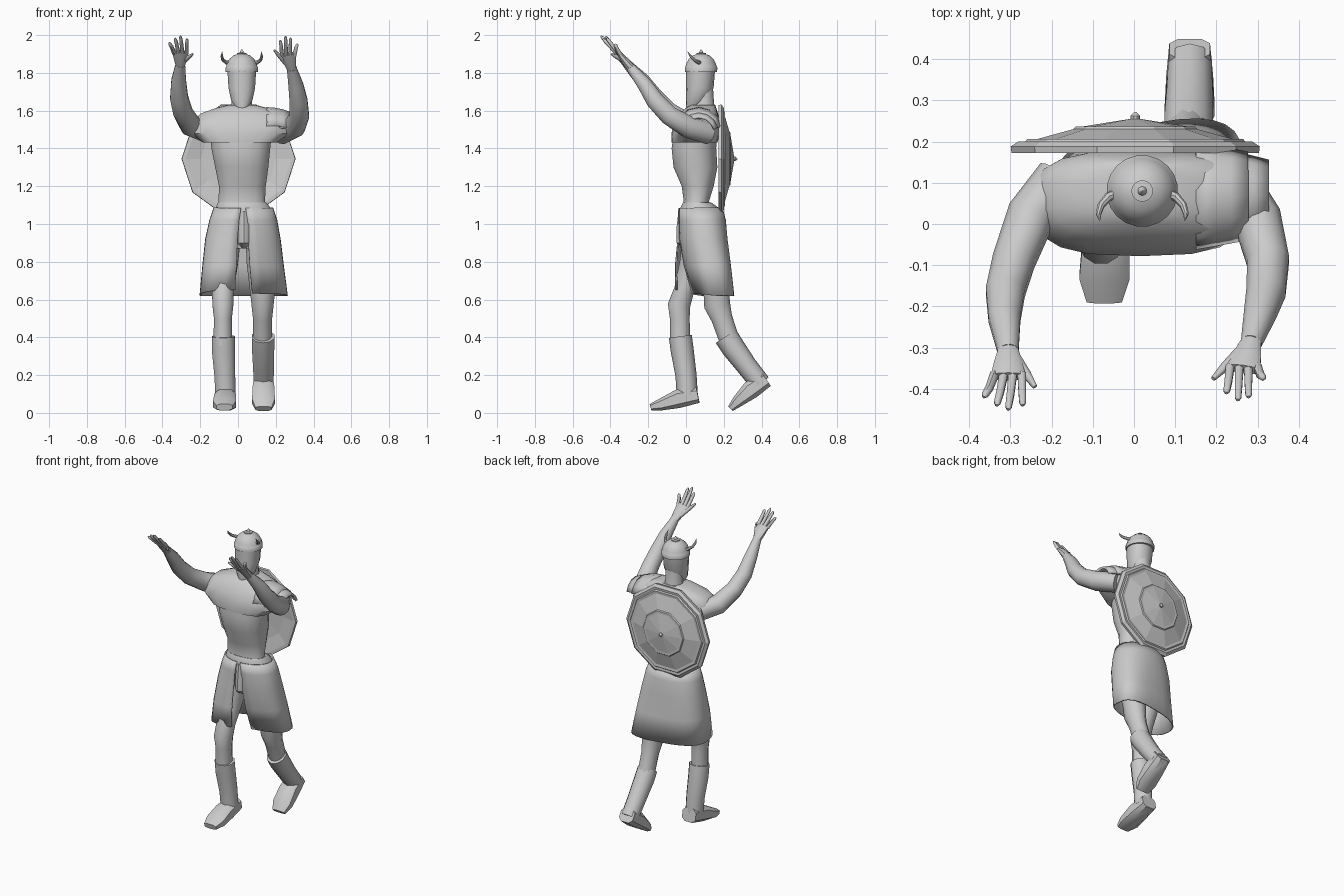
import bpy, bmesh
from math import sin, cos, pi, copysign
from mathutils import Vector

X = Vector((1, 0, 0))
Y = Vector((0, 1, 0))


def finish(name, bm, angle=40):
    bmesh.ops.recalc_face_normals(bm, faces=bm.faces)
    me = bpy.data.meshes.new(name)
    bm.to_mesh(me)
    bm.free()
    ob = bpy.data.objects.new(name, me)
    bpy.context.collection.objects.link(ob)
    if angle:
        bpy.ops.object.select_all(action='DESELECT')
        ob.select_set(True)
        bpy.context.view_layer.objects.active = ob
        bpy.ops.object.shade_smooth_by_angle(angle=angle * pi / 180)
    return ob


def oval(a, p):
    """Point on a unit superellipse."""
    return [copysign(abs(f) ** (2 / p), f) for f in (cos(a), sin(a))]


def loft(name, secs, n=12, p=2.0, flat=False, angle=40):
    """Closed tube through sections (x, y, z, radius_u, radius_v)."""
    bm = bmesh.new()
    pts = [Vector(s[:3]) for s in secs]
    rings = []
    for i, s in enumerate(secs):
        u, v = X, Y
        if not flat:
            t = (pts[min(i + 1, len(pts) - 1)] - pts[max(i - 1, 0)]).normalized()
            u = (X - t * t.x).normalized()
            v = t.cross(u)
        ring = []
        for k in range(n):
            c, d = oval(2 * pi * (k + .5) / n, p)
            ring.append(bm.verts.new(pts[i] + u * (s[3] * c) + v * (s[4] * d)))
        rings.append(ring)
    for a, b in zip(rings, rings[1:]):
        for k in range(n):
            bm.faces.new((a[k], a[(k + 1) % n], b[(k + 1) % n], b[k]))
    bm.faces.new(rings[0])
    bm.faces.new(rings[-1])
    return finish(name, bm, angle)


def sheet(name, rows, thick=.008, angle=40):
    """Open cloth or plate from a grid of points."""
    bm = bmesh.new()
    g = [[bm.verts.new(q) for q in r] for r in rows]
    for a, b in zip(g, g[1:]):
        for k in range(len(a) - 1):
            bm.faces.new((a[k], a[k + 1], b[k + 1], b[k]))
    ob = finish(name, bm, angle)
    m = ob.modifiers.new("thickness", 'SOLIDIFY')
    m.thickness = thick
    m.offset = 0
    return ob


# Torso, hips and groin
loft("torso", [(.025, .065, 1.05, .14, .09), (.02, .055, 1.12, .125, .068),
               (.023, .062, 1.2, .126, .086), (.02, .05, 1.3, .143, .118),
               (.015, .042, 1.4, .158, .12), (.015, .05, 1.5, .17, .115)], 16, 2.3, True)
loft("hips", [(.03, .07, .87, .09, .08), (.03, .075, .95, .15, .1),
              (.03, .08, 1.03, .16, .11), (.027, .072, 1.085, .148, .104),
              (.022, .058, 1.115, .13, .075)], 16, 2.2, True)
loft("groin", [(.033, .02, .87, .02, .03), (.033, -.005, .9, .036, .045),
               (.033, .0, .98, .04, .05), (.033, .01, 1.07, .04, .05)], 10, 2, True)

# Shoulder mantle and neck
loft("mantle", [(.01, .045, 1.432, .2, .122), (.015, .05, 1.48, .262, .128),
                (.02, .06, 1.54, .264, .118), (.02, .07, 1.585, .22, .1),
                (.02, .08, 1.615, .135, .08), (.02, .09, 1.63, .075, .065)], 18, 2.9, True)
loft("neck", [(.02, .1, 1.57, .07, .065), (.02, .095, 1.64, .055, .055),
              (.02, .09, 1.72, .055, .055)], 12)

# Layered plates on one shoulder
for x0, x1, r0, r1, top in [(.15, .275, .128, .105, 1.612), (.22, .325, .112, .085, 1.59)]:
    rows = []
    for j in range(4):
        f = j / 3
        r = r0 + (r1 - r0) * f
        rows.append([(x0 + (x1 - x0) * f, .068 - r * cos(a),
                      top - .025 * f * f - r * (1 - sin(a)))
                     for a in [pi * (.08 + .84 * k / 6) for k in range(7)]])
    sheet("shoulder_plate", rows, .014, 25)

# Head and helmet
loft("head", [(.02, .032, 1.612, .03, .032), (.02, .055, 1.655, .058, .056),
              (.02, .073, 1.72, .072, .073), (.02, .078, 1.83, .079, .077)], 14, 2.2, True, 50)
profile = [(.086, 1.805), (.087, 1.828), (.084, 1.832), (.079, 1.85), (.066, 1.874),
           (.045, 1.892), (.026, 1.899), (.026, 1.905), (.011, 1.907), (.009, 1.915), (.001, 1.925)]
loft("helmet", [(.02, .08, z, r, r) for r, z in profile], 20, 2, True)
for s in (-1, 1):
    loft("horn", [(.02 + s * x, y, z, r, r) for x, y, z, r in
                  [(.05, .078, 1.85, .012), (.082, .066, 1.856, .011), (.1, .045, 1.868, .009),
                   (.106, .025, 1.888, .007), (.103, .008, 1.912, .001)]], 8)

# Raised arms with hands and fingers
arms = {
    "left": ([(-.18, .11, 1.495, .06), (-.25, .02, 1.522, .06), (-.292, -.09, 1.592, .053),
              (-.312, -.165, 1.67, .049), (-.314, -.23, 1.76, .04), (-.305, -.31, 1.845, .026)],
             (-.305, -.37, 1.91),
             [(-.364, -.42, 1.96), (-.333, -.44, 1.984), (-.305, -.45, 1.995), (-.27, -.44, 1.98)],
             (-.24, -.395, 1.9)),
    "right": ([(.23, .12, 1.48, .06), (.3, .01, 1.515, .06), (.325, -.09, 1.575, .053),
               (.32, -.165, 1.655, .049), (.305, -.22, 1.74, .04), (.284, -.29, 1.825, .026)],
              (.264, -.352, 1.9),
              [(.314, -.375, 1.953), (.278, -.42, 1.985), (.252, -.427, 1.993), (.224, -.41, 1.972)],
              (.192, -.375, 1.92)),
}
for side, (path, kn, tips, thumb) in arms.items():
    loft(side + "_arm", [(*s, s[3]) for s in path], 12, angle=60)
    w, k = Vector(path[-1][:3]), Vector(kn)
    loft(side + "_palm", [(*w, .026, .024), (*w.lerp(k, .5), .036, .02), (*k, .044, .013)], 10, 2.4)
    out = -1 if side == "left" else 1
    for i, tip in enumerate(tips):
        b = k + X * (out * (.033 - .022 * i)) - (k - w) * .1
        t = Vector(tip)
        m = b.lerp(t, .5) + Vector((0, -.006, .006))
        loft(side + "_finger", [(*b, .012, .012), (*m, .0105, .0105),
                                (*b.lerp(t, .9), .009, .009), (*t, .004, .004)], 6, angle=60)
    b, t = w.lerp(k, .3) - X * out * .02, Vector(thumb)
    loft(side + "_thumb", [(*b, .014, .014), (*b.lerp(t, .55), .012, .012), (*t, .006, .006)], 6, angle=60)

# Split skirt: open at the front, right half swept back with the leg
rows = []
for z, cx, rx, cy, back, left, right, skew, gap, p in [
        (1.085, .028, .154, .078, .112, .115, .112, 0, .012, 2.1),
        (1.02, .028, .176, .085, .122, .125, .122, .005, .022, 2.2),
        (.92, .026, .196, .09, .125, .13, .125, .012, .028, 2.4),
        (.78, .027, .212, .097, .13, .145, .11, .03, .035, 2.6),
        (.645, .03, .23, .11, .128, .15, .085, .042, .045, 2.8)]:
    row = []
    for k in range(29):
        g = (gap / rx) ** (p / 2)
        th = -pi + g + k / 28 * (2 * pi - 2 * g)
        c, s = oval(th, p)
        r = back if c > 0 else (left if s < 0 else right)
        drop = -.025 + (.03 if s < 0 else .012) * max(-c, 0) if z < .7 else 0
        row.append((cx + rx * s, cy + r * c + skew * s, z + drop))
    rows.append(row)
sheet("skirt", rows, .008)

# Striding legs, boots and feet
loft("left_leg", [(-.055, .06, 1.0, .08, .08), (-.075, .04, .8, .078, .075),
                  (-.08, -.01, .65, .06, .055), (-.08, -.037, .57, .057, .062),
                  (-.08, -.033, .5, .049, .054), (-.08, -.03, .36, .052, .055)], 12)
loft("left_boot", [(-.077, -.03, .405, .064, .061), (-.077, -.02, .33, .064, .061),
                   (-.07, 0, .2, .058, .056), (-.066, .007, .09, .056, .056)], 10)
loft("left_foot", [(-.066, .063, .095, .052, .045), (-.068, -.04, .075, .06, .052),
                   (-.072, -.13, .045, .064, .034), (-.072, -.188, .03, .045, .018)], 8, 3)
loft("right_leg", [(.115, .08, 1.0, .08, .08), (.125, .125, .8, .082, .08),
                   (.13, .16, .64, .068, .07), (.13, .165, .57, .06, .072),
                   (.13, .19, .5, .052, .058), (.13, .235, .37, .052, .055)], 12)
loft("right_boot", [(.133, .212, .405, .062, .064), (.133, .25, .345, .062, .063),
                    (.135, .32, .25, .058, .056), (.136, .395, .155, .055, .054)], 10)
loft("right_foot", [(.135, .425, .178, .052, .045), (.135, .343, .122, .06, .052),
                    (.135, .275, .062, .064, .034), (.135, .235, .022, .045, .018)], 8, 3)

# Ten-sided domed shield on the back with rim, inner ring and boss
bm = bmesh.new()
prof = [(.002, .2), (.2, .19), (.28, .172), (.3, .172), (.302, .188), (.284, .2), (.268, .198),
        (.262, .206), (.245, .204), (.15, .23), (.145, .236), (.13, .236), (.03, .252),
        (.012, .255), (.012, .262), (.002, .272)]
rings = [[bm.verts.new((.003 + r * cos(2 * pi * k / 10), y, 1.345 + r * sin(2 * pi * k / 10)))
          for k in range(10)] for r, y in prof]
for a, b in zip(rings, rings[1:]):
    for k in range(10):
        bm.faces.new((a[k], a[(k + 1) % 10], b[(k + 1) % 10], b[k]))
bm.faces.new(rings[0])
bm.faces.new(rings[-1])
finish("back_shield", bm, 0)
